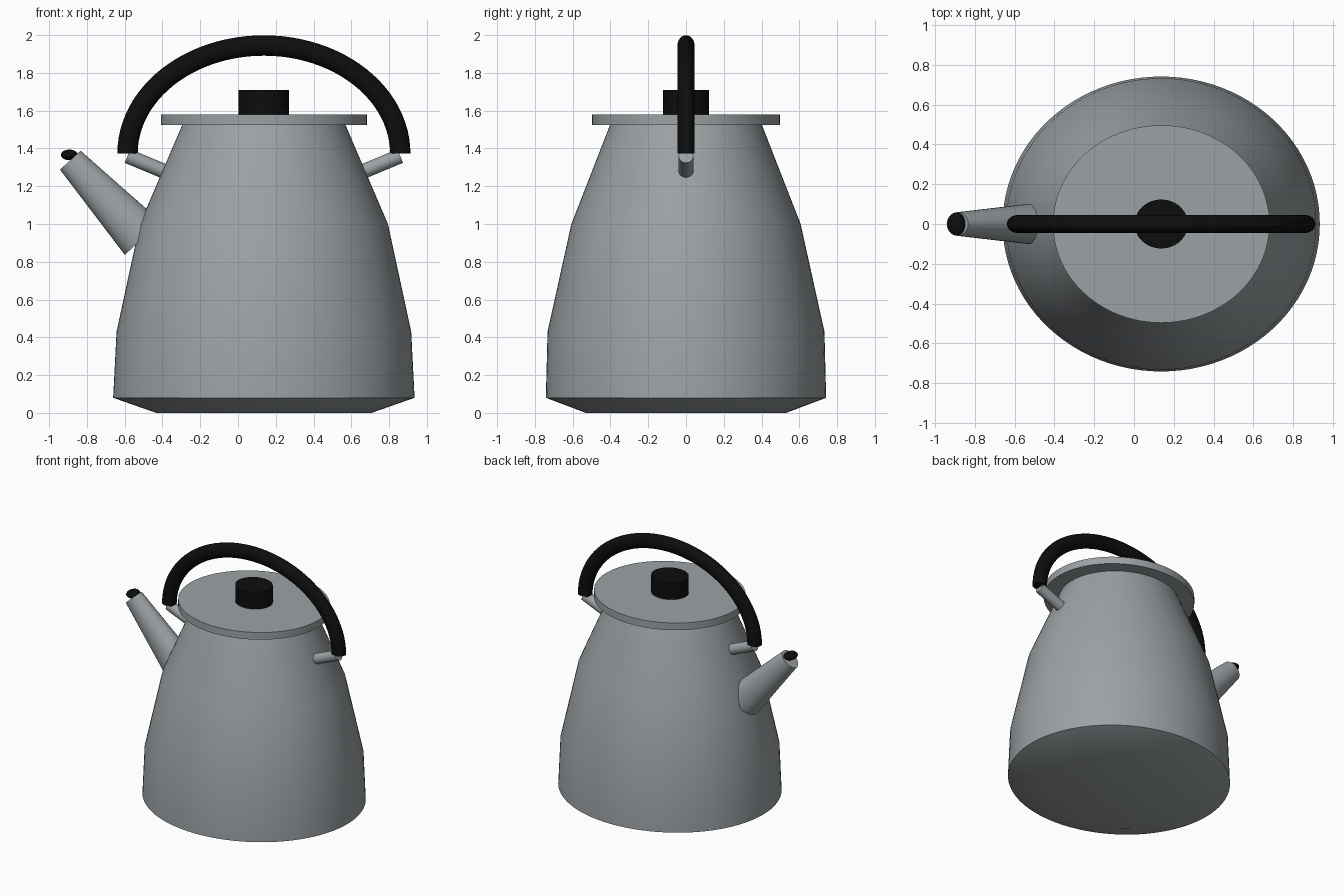
import bpy
import math
from mathutils import Vector, Matrix

cube = bpy.data.objects.get("Cube")
if cube:
    bpy.data.objects.remove(cube, do_unlink=True)

CX = 0.137  # body axis, shifted to make room for the spout


def material(name, rgb):
    mat = bpy.data.materials.new(name)
    mat.use_nodes = True
    mat.diffuse_color = (*rgb, 1)
    mat.node_tree.nodes["Principled BSDF"].inputs["Base Color"].default_value = (*rgb, 1)
    return mat


STEEL = material("brushed steel", (0.33, 0.36, 0.375))
BLACK = material("black plastic", (0.004, 0.004, 0.004))


def add_part(name, verts, faces, mat, angle=35):
    mesh = bpy.data.meshes.new(name)
    mesh.from_pydata(verts, [], faces)
    mesh.materials.append(mat)
    obj = bpy.data.objects.new(name, mesh)
    bpy.context.collection.objects.link(obj)
    bpy.ops.object.select_all(action="DESELECT")
    obj.select_set(True)
    bpy.context.view_layer.objects.active = obj
    bpy.ops.object.shade_smooth_by_angle(angle=math.radians(angle))
    return obj


def loft(name, rings, mat, sides=64, angle=35):
    """Skin elliptical rings (centre, axis, in-plane radius, y radius) and cap both ends."""
    verts, faces = [], []
    for centre, axis, rad, rad_y in rings:
        across = Vector((0, 1, 0)).cross(Vector(axis)).normalized()
        for i in range(sides):
            a = math.tau * i / sides
            verts.append(Vector(centre) + across * rad * math.cos(a)
                         + Vector((0, rad_y * math.sin(a), 0)))
    for k in range(len(rings) - 1):
        for i in range(sides):
            j = (i + 1) % sides
            faces.append((k * sides + i, k * sides + j,
                          (k + 1) * sides + j, (k + 1) * sides + i))
    faces.append(tuple(reversed(range(sides))))
    faces.append(tuple(range((len(rings) - 1) * sides, len(rings) * sides)))
    return add_part(name, verts, faces, mat, angle)


def upright(name, profile, mat, angle=35):
    rings = [((CX, 0, z), (0, 0, 1), rx, ry) for z, rx, ry in profile]
    return loft(name, rings, mat, 96, angle)


def tube(name, start, end, r0, r1, flat, mat):
    axis = Vector(end) - Vector(start)
    return loft(name, [(start, axis, r0, r0 * flat), (end, axis, r1, r1 * flat)], mat, 40)


# Oval body, lid and knob
upright("body", [(0, 0.57, 0.53), (0.08, 0.798, 0.742), (0.43, 0.78, 0.733),
                 (1.0, 0.657, 0.607), (1.53, 0.43, 0.4)], STEEL)
upright("lid", [(1.525, 0.545, 0.497), (1.58, 0.545, 0.497)], STEEL)
upright("lid_knob", [(1.58, 0.134, 0.123), (1.71, 0.134, 0.123)], BLACK)

# Spout with a dark opening at the tip
tube("spout", (-0.504, 0, 0.925), (-0.888, 0, 1.338), 0.13, 0.074, 0.8, STEEL)
bpy.ops.mesh.primitive_uv_sphere_add(segments=32, ring_count=16, radius=1,
                                     location=(-0.893, 0, 1.366))
opening = bpy.context.object
opening.name = "spout_opening"
opening.scale = (0.045, 0.058, 0.028)
opening.data.materials.append(BLACK)
bpy.ops.object.shade_smooth()

# Handle posts, mirrored about the body axis
for side, name in ((-1, "right_handle_post"), (1, "left_handle_post")):
    tube(name, (CX + side * 0.47, 0, 1.255), (CX + side * 0.722, 0, 1.36),
         0.039, 0.039, 1, STEEL)

# Arched handle
STEPS = 48
arch = []
for k in range(STEPS + 1):
    t = math.pi * k / STEPS
    arch.append(((CX - 0.722 * math.cos(t), 0, 1.372 + 0.573 * math.sin(t)),
                 (0.722 * math.sin(t), 0, 0.573 * math.cos(t)), 0.054, 0.045))
loft("handle", arch, BLACK, 32)
